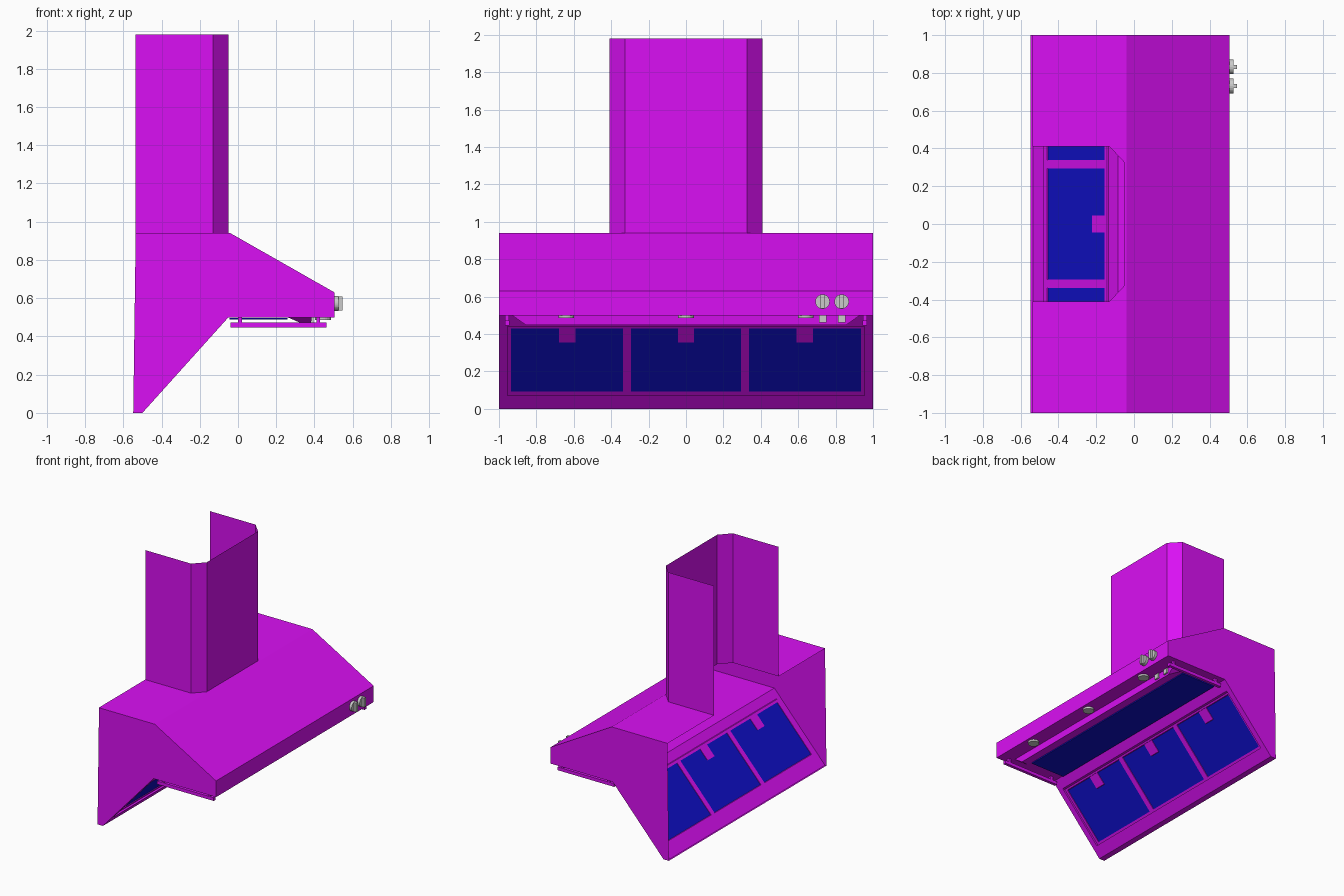
import bpy, bmesh, math
from mathutils import Matrix

if "Cube" in bpy.data.objects:
    bpy.data.objects.remove(bpy.data.objects["Cube"])


def material(name, rgb):
    m = bpy.data.materials.new(name)
    m.diffuse_color = (*rgb, 1)
    m.use_nodes = True
    m.node_tree.nodes["Principled BSDF"].inputs["Base Color"].default_value = m.diffuse_color
    return m


PINK = material("magenta_paint", (0.7, 0.005, 0.9))
BLUE = material("blue_mesh", (0.005, 0.005, 0.6))


def finish(name, bm, mat=None):
    bmesh.ops.remove_doubles(bm, verts=bm.verts, dist=1e-5)
    bmesh.ops.recalc_face_normals(bm, faces=bm.faces)
    me = bpy.data.meshes.new(name)
    bm.to_mesh(me)
    bm.free()
    ob = bpy.data.objects.new(name, me)
    bpy.context.collection.objects.link(ob)
    if mat:
        me.materials.append(mat)
    return ob


def sheets(name, polys, mat):
    bm = bmesh.new()
    for p in polys:
        bm.faces.new([bm.verts.new(v) for v in p])
    return finish(name, bm, mat)


def hull(name, pts, mat=None):
    bm = bmesh.new()
    for p in pts:
        bm.verts.new(p)
    bmesh.ops.convex_hull(bm, input=bm.verts)
    bmesh.ops.dissolve_limit(bm, angle_limit=0.01, verts=bm.verts, edges=bm.edges)
    return finish(name, bm, mat)


def box(name, x, y, z, mat=None):
    return hull(name, [(a, b, c) for a in x for b in y for c in z], mat)


def slope_box(name, y, z, d, mat):
    # box lying in the sloped filter face, d = depth behind that face
    return hull(name, [(-0.5 + 0.9 * c - e, b, c) for b in y for c in z for e in d], mat)


def cylinder(name, r, h, matrix, segs=24):
    bm = bmesh.new()
    bmesh.ops.create_cone(bm, cap_ends=True, segments=segs, radius1=r, radius2=r,
                          depth=h, matrix=matrix)
    return finish(name, bm)


# Hood shell, open at the back
profile = [(-0.548, 0), (-0.5, 0), (-0.05, 0.5), (0.505, 0.5),
           (0.505, 0.63), (-0.04, 0.94), (-0.535, 0.94)]
polys = [[(x, s, z) for x, z in profile] for s in (-1, 1)]
for i in (0, 2, 3, 4):
    (xa, za), (xb, zb) = profile[i], profile[i + 1]
    polys.append([(xa, -1, za), (xb, -1, zb), (xb, 1, zb), (xa, 1, za)])

# Chimney outline, also the cut-out in the hood top
flue = [(-0.537, 0.41), (-0.13, 0.41), (-0.05, 0.325),
        (-0.05, -0.325), (-0.13, -0.41), (-0.537, -0.41)]
top = [(-0.537, -1), (-0.04, -1), (-0.04, 1), (-0.537, 1)] + flue
polys.append([(x, y, 0.94) for x, y in top])
sheets("hood_shell", polys, PINK)
sheets("chimney", [[(*a, 0.94), (*b, 0.94), (*b, 1.98), (*a, 1.98)]
                   for a, b in zip(flue, flue[1:])], PINK)

# Sloped filter face: rim, recessed dividers, mesh panels, pull tabs
slope_box("filter_rim_bottom", (-1, 1), (0, 0.07), (0, 0.035), PINK)
slope_box("filter_rim_top", (-1, 1), (0.44, 0.5), (0, 0.035), PINK)
for s in (-1, 1):
    slope_box("filter_rim_side", (s * 0.955, s), (0.07, 0.44), (0, 0.035), PINK)
    slope_box("filter_divider", (s * 0.295, s * 0.338), (0.07, 0.44), (0.02, 0.044), PINK)
    slope_box("filter_edge", (s * 0.935, s * 0.96), (0.07, 0.44), (0.02, 0.044), PINK)
slope_box("filter_frame_bottom", (-0.955, 0.955), (0.07, 0.092), (0.02, 0.044), PINK)
slope_box("filter_frame_top", (-0.955, 0.955), (0.43, 0.445), (0.02, 0.044), PINK)
for y in (-0.635, 0, 0.635):
    slope_box("filter_mesh", (y - 0.3, y + 0.3), (0.09, 0.435), (0.028, 0.038), BLUE)
    slope_box("filter_tab", (y - 0.044, y + 0.044), (0.355, 0.435), (0.022, 0.043), PINK)

# Underside: mesh panel and sloped deflector
box("underside_mesh", (-0.045, 0.26), (-0.88, 0.88), (0.488, 0.497), BLUE)
hull("deflector", [(0.26, -0.93, 0.5), (0.26, 0.93, 0.5), (0.38, -0.855, 0.447),
                   (0.38, 0.855, 0.447), (0.385, -0.93, 0.5), (0.385, 0.93, 0.5)], PINK)

# End rails on short posts
for s in (-1, 1):
    y = s * 0.957
    box("rail", (-0.04, 0.463), (y - 0.012, y + 0.012), (0.446, 0.472), PINK)
    for x in (0.01, 0.42):
        box("rail_post", (x - 0.01, x + 0.01), (y - 0.01, y + 0.01), (0.47, 0.5), PINK)

# Lamps
for y in (-0.64, 0, 0.64):
    cylinder("lamp", 0.042, 0.016, Matrix.Translation((0.445, y, 0.493)))

# Knobs with vertical grips, and their sockets below
for y in (0.73, 0.832):
    turn = Matrix.Translation((0.515, y, 0.573)) @ Matrix.Rotation(math.pi / 2, 4, 'Y')
    cylinder("knob_base", 0.039, 0.022, turn)
    box("knob_grip", (0.52, 0.546), (y - 0.011, y + 0.011), (0.536, 0.61))
    box("knob_socket", (0.37, 0.395), (y - 0.02, y + 0.02), (0.462, 0.5))
